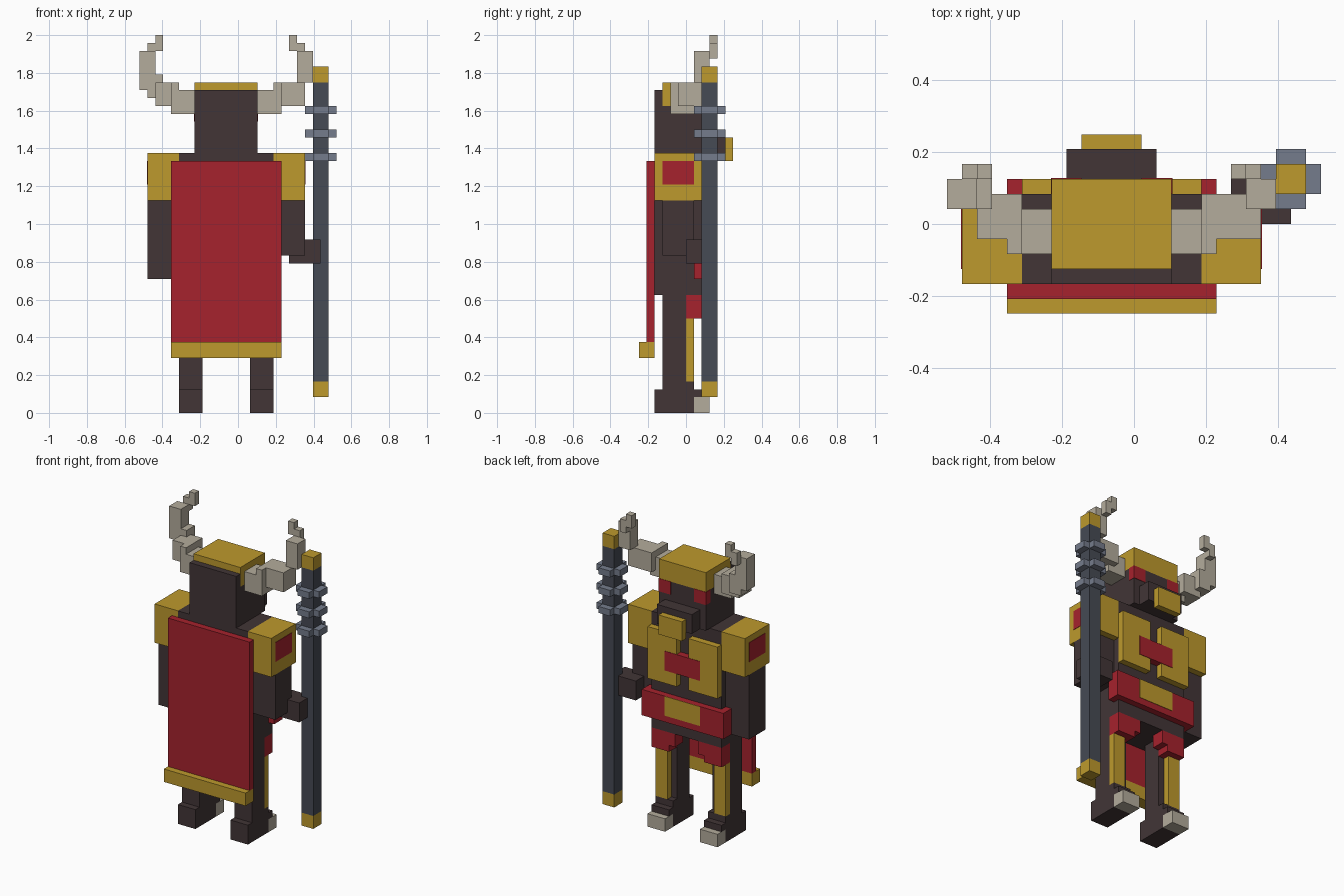
import bpy
import bmesh
from mathutils import Matrix, Vector

if "Cube" in bpy.data.objects:
    bpy.data.objects.remove(bpy.data.objects["Cube"], do_unlink=True)

UNIT = 1 / 24                    # size of one block
ORIGIN = Vector((12.5, 6, 0))    # block coordinates of the world origin
MIDDLE = 11                      # mirror plane of the body, in blocks
SKIN = 0.06                      # thickness of painted plates, in blocks


def material(name, red, green, blue):
    mat = bpy.data.materials.new(name)
    mat.use_nodes = True
    colour = (red, green, blue, 1)
    mat.diffuse_color = colour
    shader = mat.node_tree.nodes["Principled BSDF"]
    shader.inputs["Base Color"].default_value = colour
    shader.inputs["Roughness"].default_value = 0.8
    return mat


crimson = material("crimson cloth", .38, .016, .026)
gold = material("gold", .51, .32, .026)
dark = material("dark leather", .054, .036, .037)
bone = material("bone", .456, .413, .332)
iron = material("dark iron", .061, .069, .089)
steel = material("blue steel", .178, .202, .262)


def part(name, mat, *boxes, mirror=False):
    """One object from boxes, each given as (x range, y range, z range) in blocks."""
    bm = bmesh.new()
    for ranges in boxes:
        low = Vector([r[0] for r in ranges])
        high = Vector([r[1] for r in ranges])
        centre = ((low + high) / 2 - ORIGIN) * UNIT
        size = (high - low) * UNIT
        bmesh.ops.create_cube(
            bm, size=1, matrix=Matrix.Translation(centre) @ Matrix.Diagonal(size).to_4x4())
    mesh = bpy.data.meshes.new(name)
    bm.to_mesh(mesh)
    bm.free()
    mesh.materials.append(mat)
    obj = bpy.data.objects.new(name, mesh)
    bpy.context.collection.objects.link(obj)
    if mirror:
        # Shift the mesh so the object's origin sits on the body's mirror plane
        plane = (MIDDLE - ORIGIN.x) * UNIT
        mesh.transform(Matrix.Translation((-plane, 0, 0)))
        obj.location.x = plane
        mod = obj.modifiers.new("mirror", 'MIRROR')
        mod.use_mirror_merge = False


# Torso and chest armour
part("torso", dark, ((5, 17), (2, 8), (15, 33)))
part("chest_plates", gold, ((12, 17), (8, 9), (23, 31)), mirror=True)
part("chest_gem", crimson, ((8, 14), (8, 9 + SKIN), (25, 28)))

# Belt and skirt flaps
part("belt", crimson, ((4, 18), (7, 9), (17, 21)))
part("belt_buckle", gold, ((8, 14), (9, 9 + SKIN), (18, 21)))
part("skirt_flaps", crimson,
     ((14, 17), (6, 8), (12, 15)),
     ((13, 14), (6, 8), (13, 15)), mirror=True)

# Cape with a heavy hem
part("cape", crimson, ((4, 18), (1, 2), (9, 32)))
part("cape_hem", gold, ((4, 18), (0, 2), (7, 9)))

# Legs, boots and toe caps
part("legs", dark, ((14, 17), (3, 6), (3, 15)), mirror=True)
part("boots", dark,
     ((14, 17), (2, 7), (0, 3)),
     ((14, 17), (6, 7), (3, 4)),
     ((14, 17), (7, 8), (2, 3)), mirror=True)
part("shin_guards", gold, ((15, 17), (6, 7), (4, 12)), mirror=True)
part("toe_caps", bone, ((14, 17), (7, 9), (0, 2)), mirror=True)

# Arms and shoulder armour
part("right_arm", dark, ((1, 5), (3, 7), (17, 27)))
part("left_arm", dark, ((17, 21), (3, 7), (20, 27)))
part("left_hand", dark, ((19, 23), (6, 9), (19, 22)))
part("shoulder_guards", gold, ((17, 21), (2, 8), (27, 33)), mirror=True)
part("shoulder_emblems", crimson,
     ((21, 21 + SKIN), (3, 7), (29, 32)), mirror=True)

# Head, face and crown
part("head", dark,
     ((7, 15), (2, 9), (33, 39)),
     ((7, 15), (2, 3), (39, 41)))
part("crown", gold, ((7, 15), (3, 9), (39, 42)))
part("eyes", crimson, ((13, 15 + SKIN), (8, 9 + SKIN), (37, 39)), mirror=True)
part("muzzle", dark, ((8, 14), (9, 11), (33, 36)))
part("chin_ornament", gold, ((9, 13), (11, 12), (32, 35)))

# Horns: shared root and tip, with slightly different bends
part("horn_roots", bone,
     ((15, 17), (4, 7), (38, 41)),
     ((17, 18), (4, 7), (38, 42)), mirror=True)
part("horn_tips", bone,
     ((20, 22), (7, 9), (42, 46)),
     ((20, 21), (9, 10), (45, 47)),
     ((19, 20), (9, 10), (46, 48)), mirror=True)
part("left_horn_bend", bone, ((17, 21), (5, 8), (39, 42)))
part("right_horn_bend", bone,
     ((2, 5), (5, 8), (39, 42)),
     ((1, 3), (7, 9), (40, 43)),
     ((0, 2), (7, 9), (41, 42)))

# Staff with end caps and cross-shaped rings
across, along = (22, 24), (8, 10)
part("staff_shaft", iron, (across, along, (4, 42)))
part("staff_caps", gold, (across, along, (2, 4)), (across, along, (42, 44)))
for number, height in enumerate((32, 35, 38), start=1):
    level = (height, height + 1)
    part(f"staff_ring_{number}", steel,
         ((21, 25), along, level), (across, (7, 11), level))
